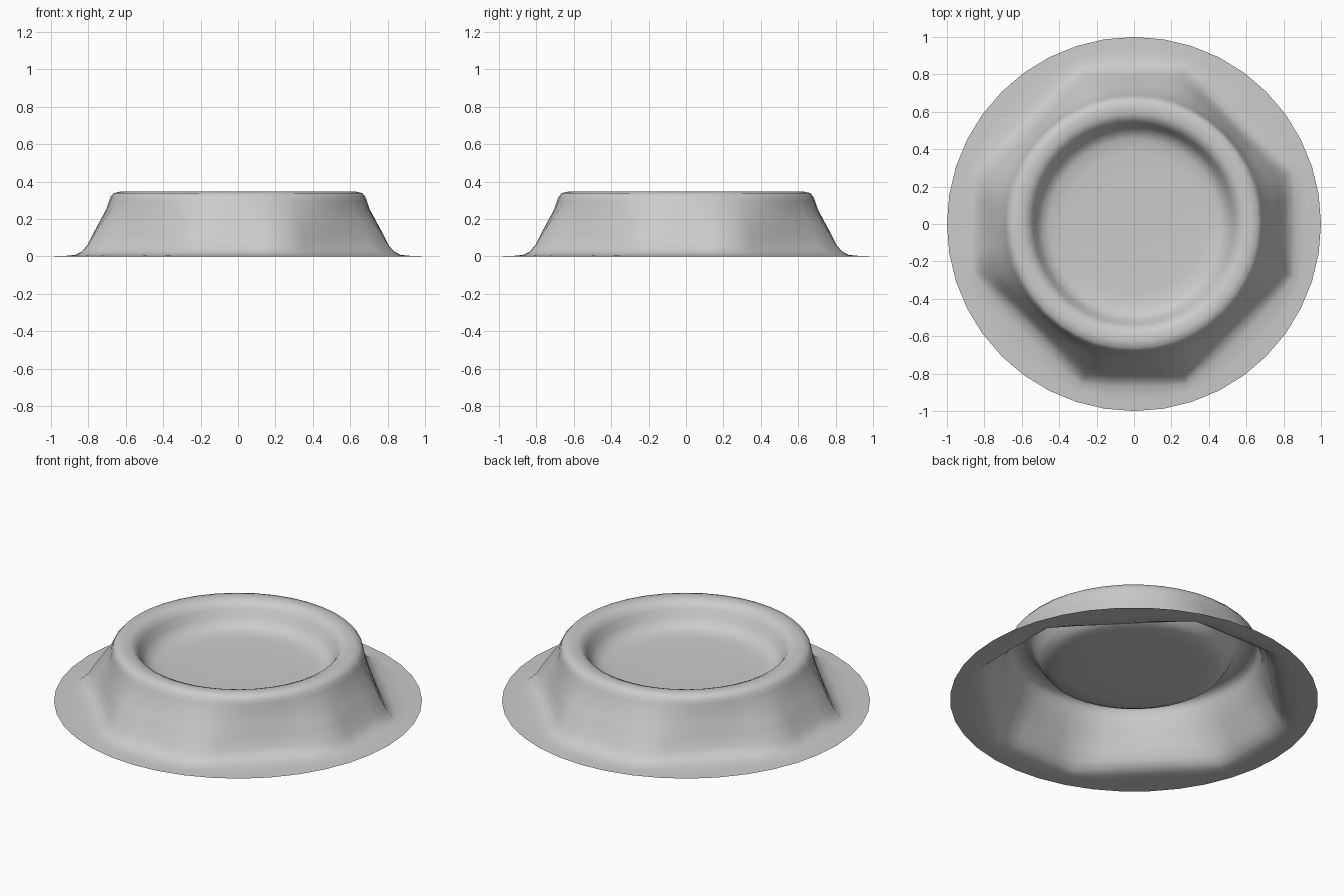
import bpy, bmesh, math

cube = bpy.data.objects.get("Cube")
if cube:
    bpy.data.objects.remove(cube)

SEGMENTS = 40

# Profile from brim edge to dish centre: radius, height, how octagonal the ring is
PROFILE = [
    (1.0, 0.0, 0), (0.93, 0.002, 0.25), (0.87, 0.008, 0.7), (0.835, 0.025, 1),
    (0.805, 0.06, 1), (0.775, 0.12, 0.85), (0.74, 0.185, 0.6), (0.705, 0.25, 0.3),
    (0.69, 0.295, 0.12), (0.68, 0.32, 0.05), (0.665, 0.338, 0), (0.63, 0.346, 0),
    (0.59, 0.343, 0), (0.56, 0.33, 0), (0.54, 0.30, 0), (0.52, 0.26, 0),
    (0.495, 0.225, 0), (0.455, 0.207, 0), (0.38, 0.201, 0), (0.2, 0.2, 0),
]


def octagon(angle):
    """Distance to a square with cut corners, one unit from centre to side."""
    x, y = abs(math.cos(angle)), abs(math.sin(angle))
    return 1 / max(x, y, (x + y) / 1.32)


# Pressed dish: one open sheet, hollow below
bm = bmesh.new()
rings = []
for radius, height, weight in PROFILE:
    ring = []
    for i in range(SEGMENTS):
        a = math.tau * i / SEGMENTS
        r = radius * (1 + weight * (octagon(a) - 1))
        ring.append(bm.verts.new((r * math.cos(a), r * math.sin(a), height)))
    rings.append(ring)

for outer, inner in zip(rings, rings[1:]):
    for i in range(SEGMENTS):
        j = (i + 1) % SEGMENTS
        bm.faces.new((outer[i], outer[j], inner[j], inner[i]))

# Dish floor
centre = bm.verts.new((0, 0, 0.2))
for i in range(SEGMENTS):
    bm.faces.new((rings[-1][i], rings[-1][(i + 1) % SEGMENTS], centre))

mesh = bpy.data.meshes.new("brimmed_dish")
bm.to_mesh(mesh)
bm.free()
mesh.shade_smooth()
dish = bpy.data.objects.new("brimmed_dish", mesh)
bpy.context.collection.objects.link(dish)

# Plain grey finish
grey = bpy.data.materials.new("light_grey")
grey.use_nodes = True
colour = (0.6, 0.6, 0.6, 1)
grey.diffuse_color = colour
grey.node_tree.nodes["Principled BSDF"].inputs["Base Color"].default_value = colour
mesh.materials.append(grey)
